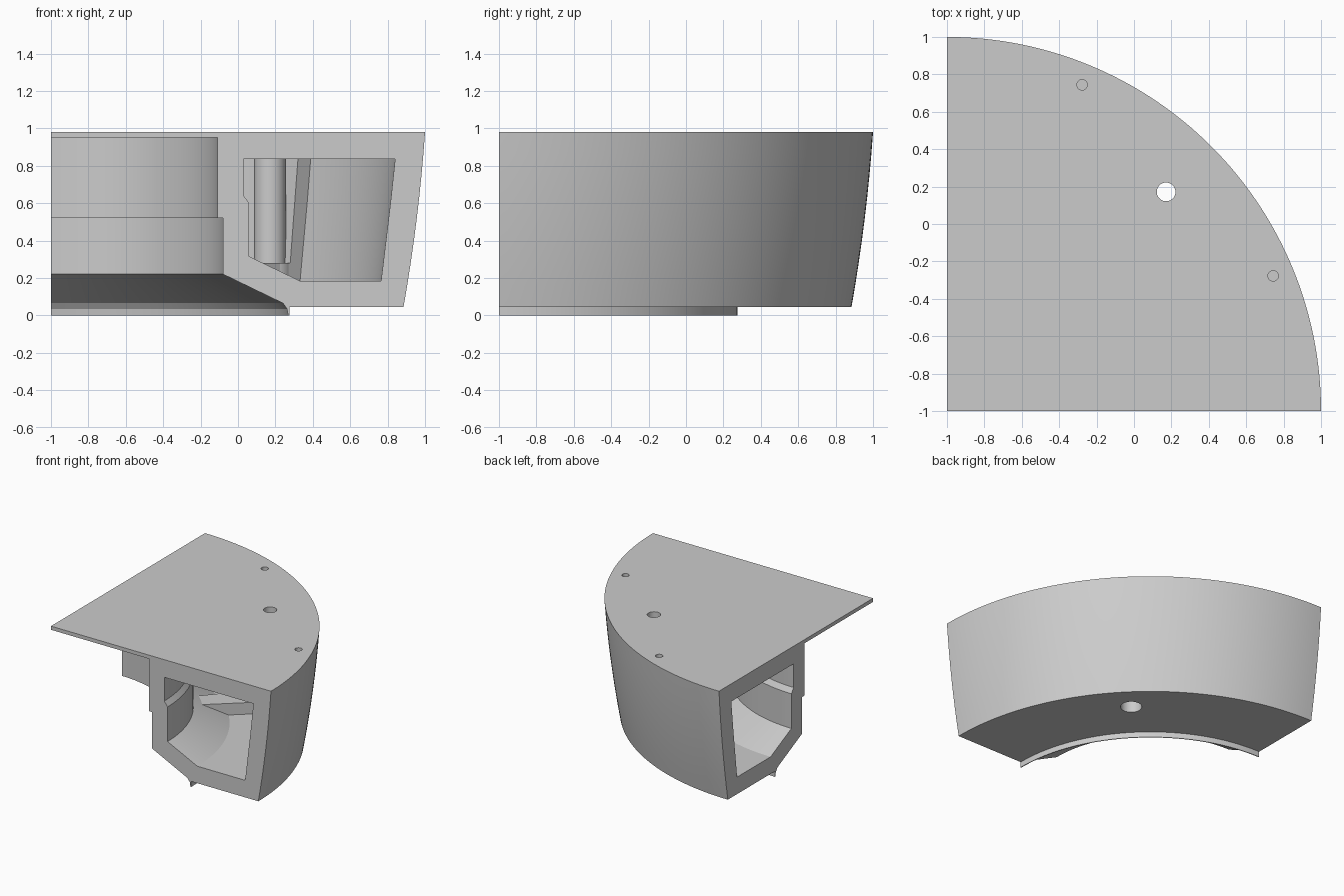
import bpy, bmesh, math
from mathutils import Vector

cube = bpy.data.objects.get("Cube")
if cube:
    bpy.data.objects.remove(cube, do_unlink=True)

grey = bpy.data.materials.new("light_grey")
grey.use_nodes = True
grey.diffuse_color = (0.6, 0.6, 0.6, 1)
grey.node_tree.nodes["Principled BSDF"].inputs["Base Color"].default_value = (0.6, 0.6, 0.6, 1)

AXIS = Vector((-1, -1, 0))  # corner that everything revolves around


def make_object(name, bm):
    bmesh.ops.remove_doubles(bm, verts=bm.verts, dist=1e-5)
    bmesh.ops.recalc_face_normals(bm, faces=bm.faces)
    mesh = bpy.data.meshes.new(name)
    bm.to_mesh(mesh)
    bm.free()
    mesh.materials.append(grey)
    obj = bpy.data.objects.new(name, mesh)
    bpy.context.collection.objects.link(obj)
    return obj


def sweep(name, profile, start, end, steps):
    """Solid made by turning a closed (radius, height) profile about the axis."""
    bm = bmesh.new()
    rings = []
    for i in range(steps + 1):
        a = math.radians(start + (end - start) * i / steps)
        rings.append([bm.verts.new(AXIS + Vector((r * math.cos(a), r * math.sin(a), z)))
                      for r, z in profile])
    n = len(profile)
    for a, b in zip(rings, rings[1:]):
        for j in range(n):
            k = (j + 1) % n
            if profile[j][0] == 0 and profile[k][0] == 0:
                continue
            bm.faces.new((a[j], a[k], b[k], b[j]))
    bm.faces.new(rings[0])
    bm.faces.new(rings[-1])
    return make_object(name, bm)


def rod(name, radius, bottom, top, dist, angle):
    """Upright cylinder placed by its distance and angle from the axis."""
    bm = bmesh.new()
    bmesh.ops.create_cone(bm, cap_ends=True, segments=40, radius1=radius,
                          radius2=radius, depth=top - bottom)
    a = math.radians(angle)
    place = AXIS + Vector((dist * math.cos(a), dist * math.sin(a), (top + bottom) / 2))
    bmesh.ops.translate(bm, verts=bm.verts, vec=place)
    return make_object(name, bm)


def cut(obj, cutter):
    mod = obj.modifiers.new("cut", 'BOOLEAN')
    mod.operation = 'DIFFERENCE'
    mod.solver = 'EXACT'
    mod.object = cutter
    bpy.context.view_layer.objects.active = obj
    bpy.ops.object.modifier_apply(modifier=mod.name)


# Main shell: top plate, bowed outer wall, stepped and coned inner wall, lower lip
outer_wall = []
for i in range(9):
    u = i / 8
    outer_wall.append((2 - 0.115 * u + 0.05 * u * (1 - u), 0.98 - 0.935 * u))
shell_profile = [(0, 0.95), (0, 0.98)] + outer_wall + [
    (1.275, 0.045), (1.275, 0), (1.268, 0), (1.262, 0.035), (1.24, 0.065),
    (0.92, 0.22), (0.92, 0.52), (0.89, 0.52), (0.89, 0.95)]
shell = sweep("quarter_shell", shell_profile, 0, 90, 64)

# Curved tunnel through the shell
tunnel_profile = [(1.03, 0.835), (1.84, 0.835), (1.815, 0.6), (1.765, 0.185),
                  (1.33, 0.185), (1.06, 0.315), (1.06, 0.6), (1.03, 0.64)]
tunnel = sweep("tunnel_cutter", tunnel_profile, -3, 93, 64)
cut(shell, tunnel)

# Middle rib on the tunnel floor and outer wall, with a post standing on a boss
rib = sweep("middle_rib", [(1.12, 0.28), (1.695, 0.28), (1.75, 0.84), (1.87, 0.84),
                           (1.8, 0.16), (1.33, 0.16), (1.12, 0.26)], 41, 49, 6)
BORE = 1.657
boss = rod("post_boss", 0.12, 0.1, 0.28, BORE, 45)
post = rod("screw_post", 0.085, 0.2, 0.84, BORE, 45)

# Centre bore with wider lower recess, and two blind pin holes
bore = rod("bore_cutter", 0.05, -0.2, 1.2, BORE, 45)
recess = rod("recess_cutter", 0.08, -0.2, 0.2, BORE, 45)
pins = [rod("pin_cutter", 0.028, 0.75, 1.2, 1.888, a) for a in (22.5, 67.5)]
parts = [shell, rib, boss, post]
for part in parts:
    cut(part, bore)
for part in (shell, rib, boss):
    cut(part, recess)
for pin in pins:
    cut(shell, pin)
for cutter in [tunnel, bore, recess] + pins:
    bpy.data.objects.remove(cutter, do_unlink=True)

# Smooth the curved walls, keep the corners sharp
bpy.ops.object.select_all(action='DESELECT')
for part in parts:
    part.select_set(True)
bpy.context.view_layer.objects.active = shell
bpy.ops.object.shade_smooth_by_angle(angle=math.radians(25))
